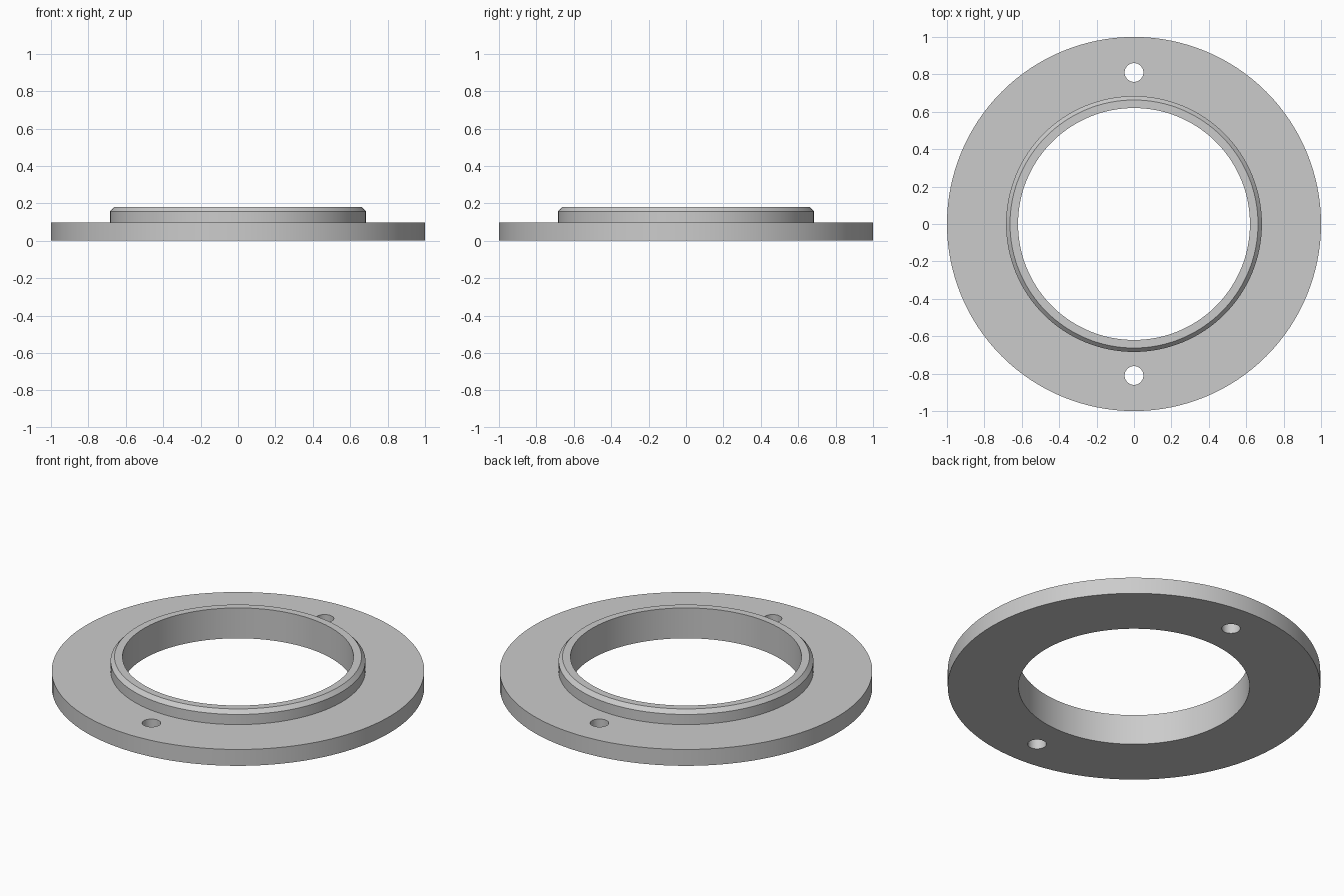
import bpy
import bmesh
import math

if "Cube" in bpy.data.objects:
    bpy.data.objects.remove(bpy.data.objects["Cube"])

steel = bpy.data.materials.new("grey_steel")
steel.diffuse_color = (0.6, 0.6, 0.6, 1)
steel.use_nodes = True
steel.node_tree.nodes["Principled BSDF"].inputs["Base Color"].default_value = steel.diffuse_color

SEGMENTS = 128
# Cross-section (radius, height): bore, flange, raised collar with chamfered rim
PROFILE = [(0.62, 0), (1.0, 0), (1.0, 0.097), (0.684, 0.097),
           (0.684, 0.157), (0.663, 0.18), (0.62, 0.18)]

# Flanged ring, revolved around z
bm = bmesh.new()
rings = []
for i in range(SEGMENTS):
    a = 2 * math.pi * i / SEGMENTS
    rings.append([bm.verts.new((r * math.cos(a), r * math.sin(a), z)) for r, z in PROFILE])
n = len(PROFILE)
for i in range(SEGMENTS):
    p, q = rings[i], rings[(i + 1) % SEGMENTS]
    for j in range(n):
        k = (j + 1) % n
        bm.faces.new((p[j], q[j], q[k], p[k]))
bmesh.ops.recalc_face_normals(bm, faces=bm.faces)
mesh = bpy.data.meshes.new("flanged_ring")
bm.to_mesh(mesh)
bm.free()
mesh.materials.append(steel)
ring = bpy.data.objects.new("flanged_ring", mesh)
bpy.context.collection.objects.link(ring)

# Two bolt holes through the flange
for side, y in (("front", -0.81), ("back", 0.81)):
    bpy.ops.mesh.primitive_cylinder_add(vertices=48, radius=0.05, depth=0.4, location=(0, y, 0.05))
    cutter = bpy.context.object
    cutter.name = side + "_bolt_hole_cutter"
    cutter.data.materials.append(steel)
    cutter.hide_render = True
    cutter.hide_set(True)
    cut = ring.modifiers.new(side + "_bolt_hole", 'BOOLEAN')
    cut.operation = 'DIFFERENCE'
    cut.solver = 'EXACT'
    cut.object = cutter

# Apply the cuts, drop the cutters, then smooth the round walls
bpy.ops.object.select_all(action='DESELECT')
bpy.context.view_layer.objects.active = ring
ring.select_set(True)
for name in [m.name for m in ring.modifiers]:
    bpy.ops.object.modifier_apply(modifier=name)
for ob in [o for o in bpy.data.objects if o.name.endswith("cutter")]:
    bpy.data.objects.remove(ob)
bpy.ops.object.shade_smooth_by_angle(angle=math.radians(30))
